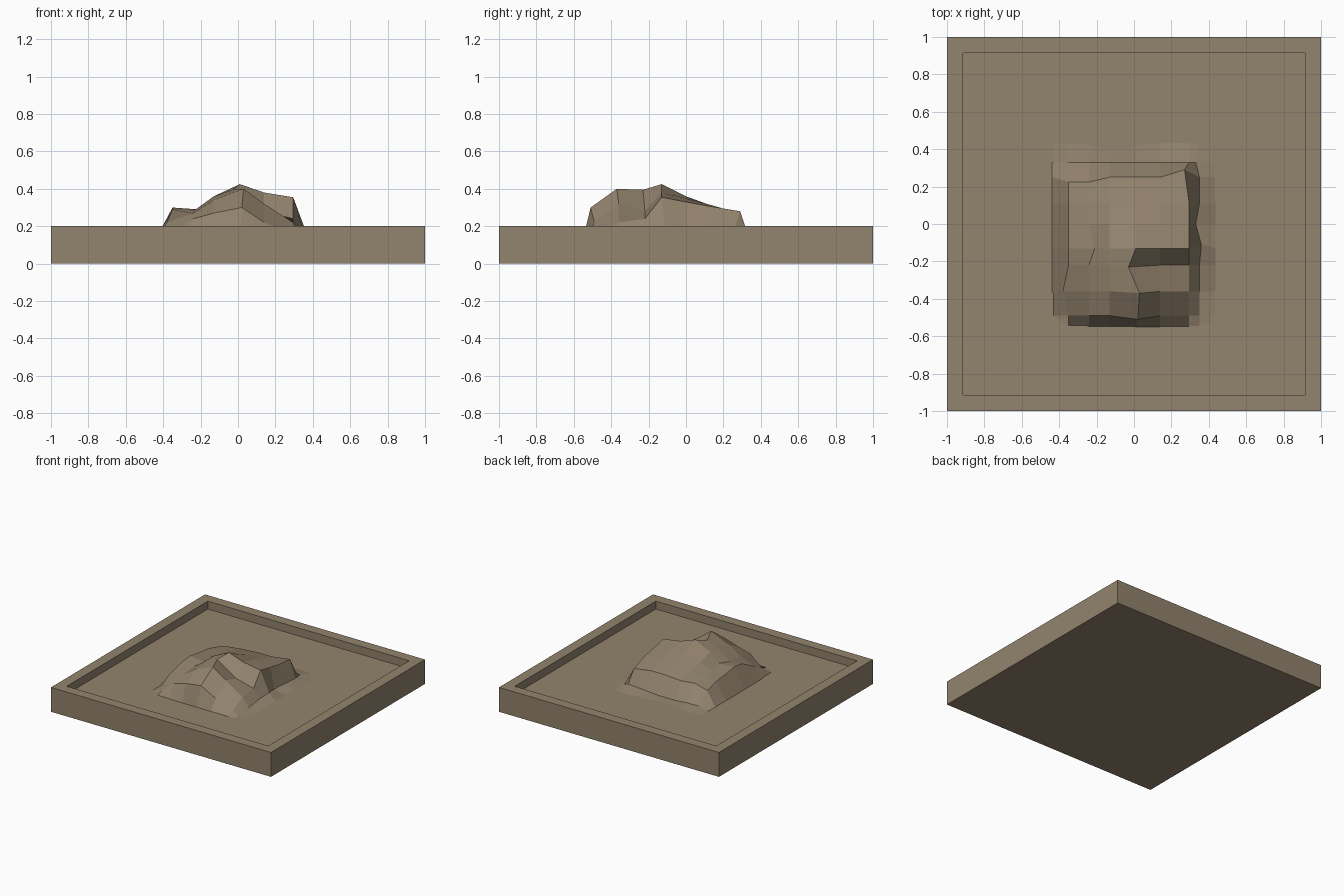
import bpy, bmesh

if "Cube" in bpy.data.objects:
    bpy.data.objects.remove(bpy.data.objects["Cube"])

FLOOR = 0.135

mat = bpy.data.materials.new("earth brown")
mat.diffuse_color = (0.288, 0.227, 0.153, 1)
mat.use_nodes = True
mat.node_tree.nodes["Principled BSDF"].inputs["Base Color"].default_value = mat.diffuse_color


def finish(bm, name):
    bmesh.ops.recalc_face_normals(bm, faces=bm.faces)
    me = bpy.data.meshes.new(name)
    bm.to_mesh(me)
    bm.free()
    me.materials.append(mat)
    ob = bpy.data.objects.new(name, me)
    bpy.context.collection.objects.link(ob)
    return ob


# Square tray: block with an inset, sunken floor
bm = bmesh.new()
bmesh.ops.create_cube(bm, size=2)
for v in bm.verts:
    v.co.z = 0.2 if v.co.z > 0 else 0
top = max(bm.faces, key=lambda f: f.calc_center_median().z)
bmesh.ops.inset_region(bm, faces=[top], thickness=0.12)
ext = bmesh.ops.extrude_discrete_faces(bm, faces=[top])
for v in ext["faces"][0].verts:
    v.co.z = FLOOR
finish(bm, "tray")

# Dirt mound: coarse height grid (heights in hundredths), back row first
xs = [-0.44, -0.35, -0.24, -0.13, 0.01, 0.14, 0.295, 0.35, 0.44]
ys = [0.44, 0.33, 0.25, 0.11, 0.0, -0.13, -0.22, -0.36, -0.49, -0.55]
heights = [
    [15, 15, 14, 14, 15, 16, 15],
    [24, 27, 27, 28, 28, 28, 16],
    [27, 27, 31, 32, 32, 31, 17],
    [28, 28, 33, 36, 35, 33, 16],
    [30, 29, 36, 42.5, 38, 35.5, 18],
    [29, 28, 36, 39.5, 28, 24, 17],
    [22, 27, 34, 40, 32, 22, 15],
    [15, 24, 27, 30, 22, 16, 14],
]
# small sideways shifts of single ridge points: (row, column) -> (dx, dy)
shift = {(2, 6): (-0.025, 0.04), (2, 1): (0, -0.025), (2, 2): (0, -0.025),
         (5, 2): (0.03, 0), (6, 4): (-0.04, -0.01), (7, 1): (-0.03, 0),
         (7, 4): (0.02, -0.01), (8, 4): (0.01, -0.02), (4, 7): (-0.02, 0),
         (5, 7): (0.01, 0.02), (1, 7): (-0.02, 0)}
bm = bmesh.new()
grid = []
for r, y in enumerate(ys):
    row = []
    for c, x in enumerate(xs):
        rim = r in (0, len(ys) - 1) or c in (0, len(xs) - 1)
        z = FLOOR - 0.002 if rim else heights[r - 1][c - 1] / 100
        dx, dy = shift.get((r, c), (0, 0))
        row.append(bm.verts.new((x + dx, y + dy, z)))
    grid.append(row)
for r in range(len(ys) - 1):
    for c in range(len(xs) - 1):
        bm.faces.new((grid[r][c], grid[r + 1][c], grid[r + 1][c + 1], grid[r][c + 1]))
finish(bm, "dirt_mound")
